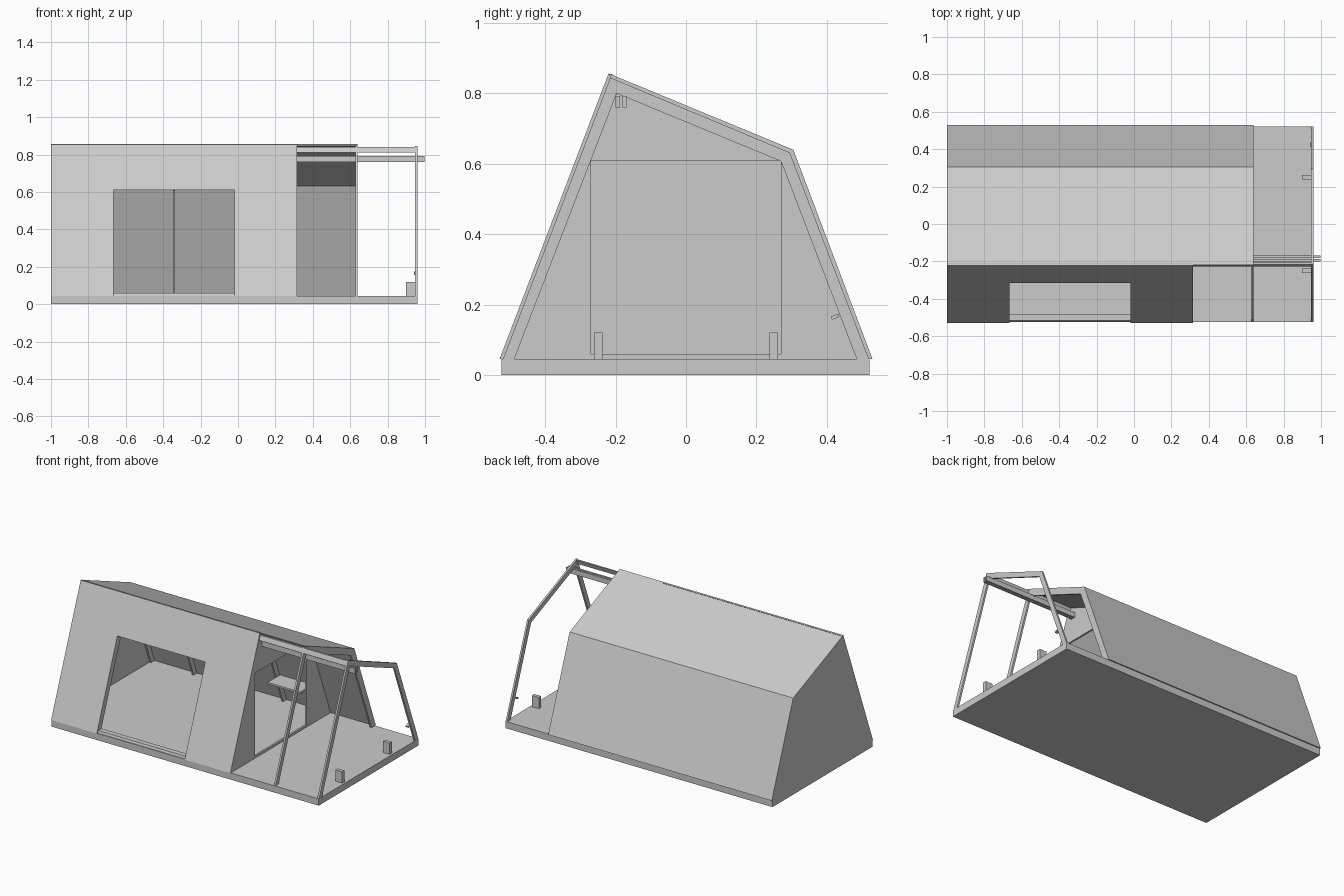
import bpy, bmesh

if "Cube" in bpy.data.objects:
    bpy.data.objects.remove(bpy.data.objects["Cube"])

# Cross-section corners (y, z): cladding outside, frame outside, frame inside
OUT = [(-0.53, 0.045), (-0.22, 0.857), (0.305, 0.64), (0.53, 0.045)]
MID = [(-0.52, 0.045), (-0.215, 0.845), (0.295, 0.632), (0.52, 0.045)]
INN = [(-0.488, 0.045), (-0.197, 0.80), (0.27, 0.607), (0.485, 0.045)]
T = 0.012


def extrude(name, pts, offset):
    """Flat polygon extruded along an offset into a solid."""
    me = bpy.data.meshes.new(name)
    bm = bmesh.new()
    face = bm.faces.new([bm.verts.new(p) for p in pts])
    res = bmesh.ops.extrude_face_region(bm, geom=[face], use_keep_orig=True)
    moved = [g for g in res["geom"] if isinstance(g, bmesh.types.BMVert)]
    bmesh.ops.translate(bm, verts=moved, vec=offset)
    bmesh.ops.recalc_face_normals(bm, faces=bm.faces)
    bm.to_mesh(me)
    bm.free()
    ob = bpy.data.objects.new(name, me)
    bpy.context.collection.objects.link(ob)
    return ob


def prism(name, profile, x0, x1):
    return extrude(name, [(x0, y, z) for y, z in profile], (x1 - x0, 0, 0))


def box(name, x0, x1, y0, y1, z0, z1):
    return prism(name, [(y0, z0), (y1, z0), (y1, z1), (y0, z1)], x0, x1)


def on_line(a, b, z):
    return a[0] + (b[0] - a[0]) * (z - a[1]) / (b[1] - a[1])


# Floor slab
box("floor_slab", -1, 0.96, -0.525, 0.522, 0, 0.045)

# Roof and back cladding
for name, i in (("roof_panel", 1), ("back_wall", 2)):
    prism(name, [OUT[i], OUT[i + 1], MID[i + 1], MID[i]], -1, 0.64)

# Sloping front cladding with the large opening
front = [(-1, 0.045), (-1, 0.855), (0.315, 0.855), (0.315, 0.045),
         (-0.02, 0.045), (-0.02, 0.61), (-0.665, 0.61), (-0.665, 0.045)]
extrude("front_wall", [(x, on_line(OUT[0], OUT[1], z), z) for x, z in front],
        (0, T, 0))

# Closed end wall
prism("end_wall", MID, -1, -1 + T)

# Partition with doorway, and its threshold
prism("partition_wall", [MID[0], (-0.27, 0.045), (-0.27, 0.61), (0.27, 0.61),
                         (0.27, 0.045), MID[3], MID[2], MID[1]], 0.303, 0.315)
box("doorway_threshold", 0.303, 0.315, -0.27, 0.27, 0.045, 0.06)

# Portal frames; the one behind the opening loses its lower front leg
for i, x in enumerate((-0.982, -0.671, -0.342, -0.014, 0.297, 0.634, 0.953)):
    outer, inner = MID[:], INN[:]
    if i == 2:
        outer[0] = (on_line(MID[0], MID[1], 0.61), 0.61)
        inner[0] = (on_line(INN[0], INN[1], 0.61), 0.61)
    prism(f"portal_frame_{i}", outer + inner[::-1], x - T / 2, x + T / 2)

# Opening header and sill
y = on_line(MID[0], MID[1], 0.61)
box("opening_header", -0.665, -0.02, y + 0.006, y + 0.035, 0.61, 0.635)
prism("opening_sill", [(-0.52, 0.045), (-0.48, 0.045), (-0.48, 0.06),
                       (-0.515, 0.06)], -0.665, -0.02)

# Twin ridge beams running past the last frame
for i, y in enumerate((-0.194, -0.175)):
    box(f"ridge_beam_{i}", -0.985, 0.997, y - 0.006, y + 0.006, 0.76, 0.793)

# Ridge purlin lying in the front slope
purlin = [(on_line(MID[0], MID[1], z) + d, z)
          for z, d in ((0.81, 0), (0.84, 0), (0.84, T), (0.81, T))]
prism("ridge_purlin", purlin, 0.315, 0.95)

# Porch posts
for side in (-1, 1):
    a, b = sorted((side * 0.237, side * 0.261))
    box("porch_post_" + ("front" if side < 0 else "back"),
        0.897, 0.947, a, b, 0.045, 0.12)

# Peg on the outer frame's back leg
prism("frame_peg", [(0.415, 0.157), (0.436, 0.165), (0.433, 0.174),
                    (0.412, 0.166)], 0.94, 0.959)

# Shelf inside on the back wall
box("wall_shelf", 0.0, 0.24, 0.31, 0.44, 0.23, 0.242)
